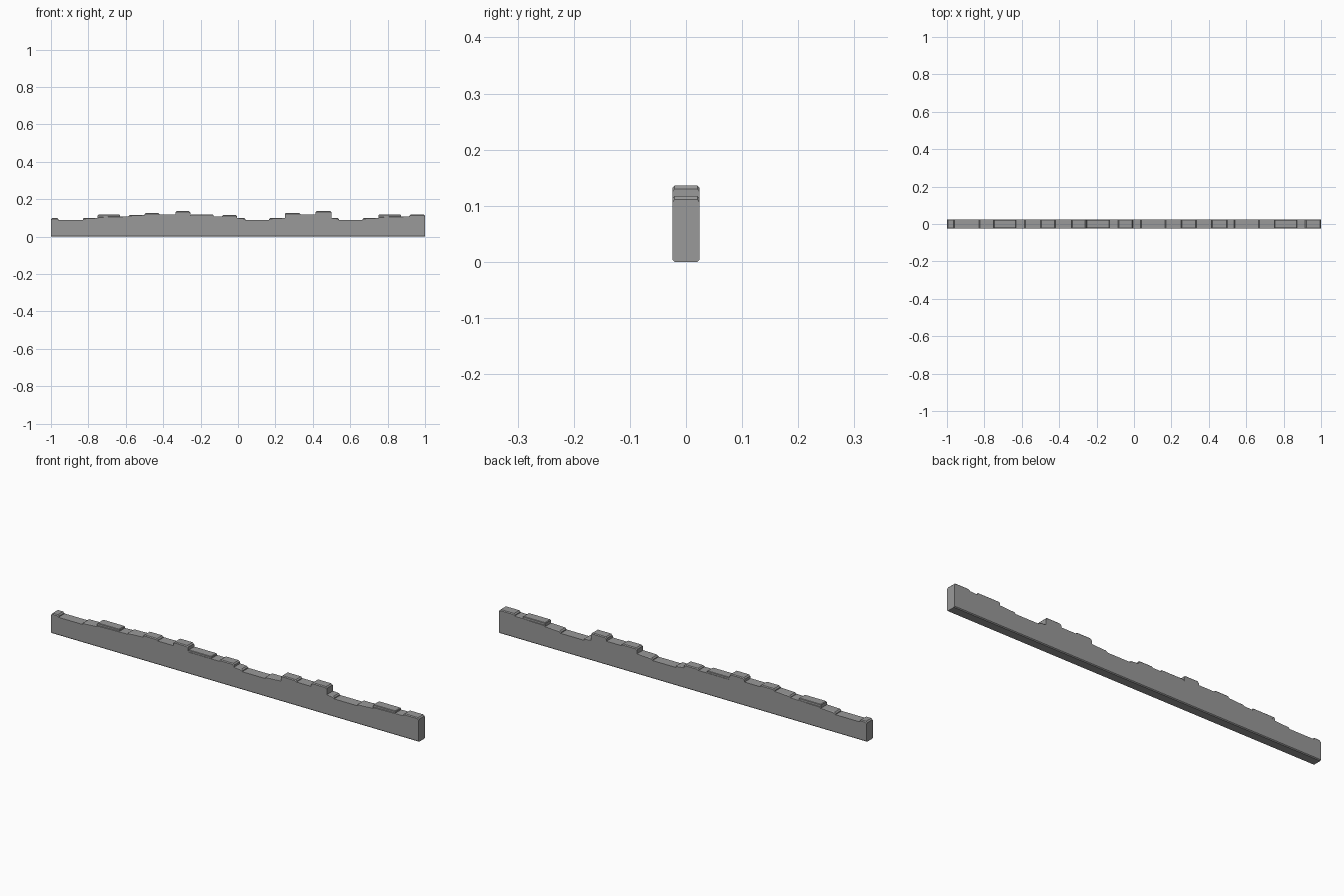
import bpy
import bmesh

cube = bpy.data.objects.get("Cube")
if cube:
    bpy.data.objects.remove(cube, do_unlink=True)

stone = bpy.data.materials.new("grey_stone")
stone.use_nodes = True
stone.diffuse_color = (0.32, 0.32, 0.32, 1)
stone.node_tree.nodes["Principled BSDF"].inputs["Base Color"].default_value = (0.32, 0.32, 0.32, 1)

HALF_DEPTH = 0.0245
CHAMFER = 0.006
RIM = 0.004

# Right end of each course step and its height
STEPS = [(-0.96, .099), (-0.83, .089), (-0.75, .099), (-0.585, .107), (-0.5, .115),
         (-0.42, .126), (-0.335, .117), (-0.255, .136), (-0.085, .107), (-0.005, .115),
         (0.04, .099), (0.165, .089), (0.25, .099), (0.335, .126), (0.415, .117),
         (0.5, .136), (0.54, .099), (0.665, .089), (0.75, .099), (0.915, .107), (1, .117)]


def extrude_profile(name, points, half_depth, rim):
    """Extrude an x-z outline along y and chamfer its front and back rims."""
    bm = bmesh.new()
    face = bm.faces.new([bm.verts.new((x, -half_depth, z)) for x, z in points])
    extruded = bmesh.ops.extrude_face_region(bm, geom=[face])["geom"]
    bmesh.ops.translate(bm, vec=(0, 2 * half_depth, 0),
                        verts=[v for v in extruded if isinstance(v, bmesh.types.BMVert)])
    bm.normal_update()
    rims = [e for e in bm.edges
            if abs(e.verts[0].co.y - e.verts[1].co.y) < 1e-6
            and abs(e.verts[0].co.x - e.verts[1].co.x) > 1e-4]
    bmesh.ops.bevel(bm, geom=rims, offset=rim, segments=1, affect='EDGES', clamp_overlap=False)
    bmesh.ops.recalc_face_normals(bm, faces=bm.faces[:])
    mesh = bpy.data.meshes.new(name)
    bm.to_mesh(mesh)
    bm.free()
    mesh.materials.append(stone)
    obj = bpy.data.objects.new(name, mesh)
    bpy.context.collection.objects.link(obj)
    return obj


# Wall body with a stepped, worn top
outline = [(-1, 0), (1, 0)]
top = []
start = -1
for i, (end, z) in enumerate(STEPS):
    before = STEPS[i - 1][1] if i else 0
    after = STEPS[i + 1][1] if i + 1 < len(STEPS) else 0
    if before < z:
        c = min(CHAMFER, 0.7 * (z - before))
        top += [(start, z - c), (start + c, z)]
    else:
        top.append((start, z))
    if after < z:
        c = min(CHAMFER, 0.7 * (z - after))
        top += [(end - c, z), (end, z - c)]
    else:
        top.append((end, z))
    start = end
extrude_profile("wall_body", outline + top[::-1], HALF_DEPTH, RIM)

# Raised cap slabs
for number, (x0, x1) in enumerate([(-0.75, -0.63), (-0.255, -0.13), (0.75, 0.872)], 1):
    low, high, c = 0.09, 0.117, 0.003
    slab = [(x0, low), (x1, low), (x1, high - c), (x1 - c, high), (x0 + c, high), (x0, high - c)]
    extrude_profile(f"cap_slab_{number}", slab, 0.0225, 0.002)
